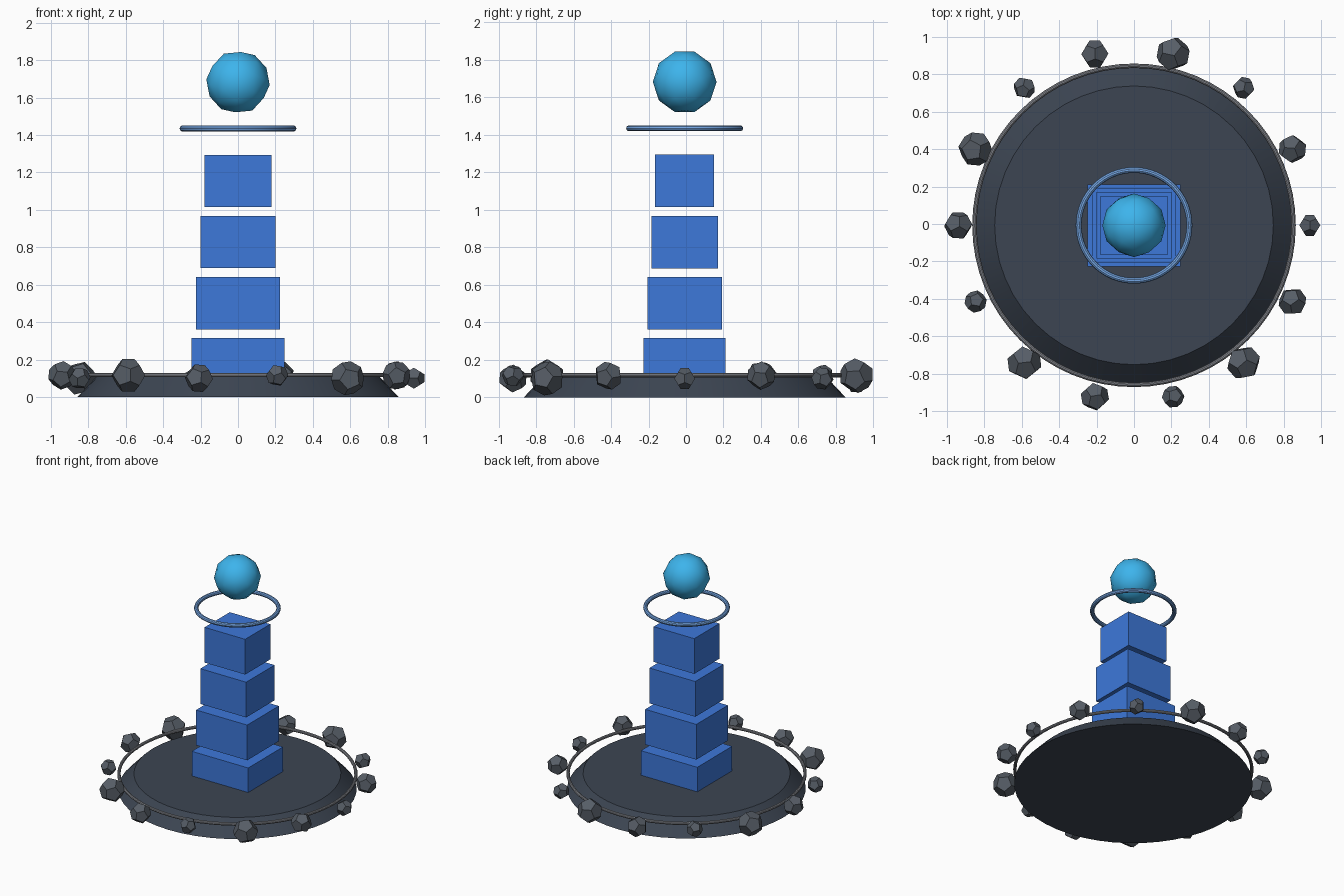
import bpy, bmesh, math, random
from mathutils import Vector

if "Cube" in bpy.data.objects:
    bpy.data.objects.remove(bpy.data.objects["Cube"])

random.seed(4)
CY = -0.007  # the column and base sit a hair forward of the bounding-box centre


def material(name, hex_code):
    m = bpy.data.materials.new(name)
    rgb = [int(hex_code[i:i + 2], 16) / 255 for i in (0, 2, 4)]
    m.diffuse_color = [((c + 0.055) / 1.055) ** 2.4 for c in rgb] + [1]
    m.use_nodes = True
    m.node_tree.nodes["Principled BSDF"].inputs["Base Color"].default_value = m.diffuse_color
    return m


SLATE = material("slate", "3C4552")
STEEL = material("steel", "8A8D94")
ROCK = material("rock", "565D66")
BLUE = material("blue", "3D78DA")
PALE = material("pale_blue", "76A8E6")
CYAN = material("cyan", "3DB4EC")


def finish(name, mat, smooth=False):
    ob = bpy.context.object
    ob.name = name
    ob.data.materials.append(mat)
    if smooth:
        bpy.ops.object.shade_smooth_by_angle(angle=math.radians(35))
    return ob


def ring(name, z, major, minor, mat):
    bpy.ops.mesh.primitive_torus_add(major_segments=64, minor_segments=10,
                                     major_radius=major, minor_radius=minor,
                                     location=(0, CY, z))
    return finish(name, mat, True)


# Tapered base disc and its rim hoop
bpy.ops.mesh.primitive_cone_add(vertices=48, radius1=0.858, radius2=0.745,
                                depth=0.12, location=(0, CY, 0.06))
finish("base_disc", SLATE, True)
ring("base_hoop", 0.117, 0.853, 0.012, STEEL)

# Stack of four shrinking blocks
for i in range(4):
    bpy.ops.mesh.primitive_cube_add(size=1, location=(0, CY, 0.175 + 0.3265 * i))
    block = finish(f"tower_block_{i + 1}", BLUE)
    w = 0.495 - 0.0463 * i
    block.scale = (w, w * 0.885, 0.28)

# Halo and faceted orb floating on top
ring("halo", 1.435, 0.296, 0.016, PALE)
bpy.ops.mesh.primitive_ico_sphere_add(subdivisions=2, radius=0.17,
                                      location=(0, CY, 1.683),
                                      rotation=(0, math.radians(31.72), 0))
finish("orb", CYAN, True)

# Dodecahedral stone shared shape: cube corners plus golden rectangles
g = (1 + 5 ** 0.5) / 2
pts = [(x, y, z) for x in (-1, 1) for y in (-1, 1) for z in (-1, 1)]
for a in (-1 / g, 1 / g):
    for b in (-g, g):
        pts += [(0, a, b), (a, b, 0), (b, 0, a)]


def stone(name, radius, loc, rot):
    bm = bmesh.new()
    for p in pts:
        bm.verts.new(Vector(p).normalized() * radius)
    bmesh.ops.convex_hull(bm, input=bm.verts[:])
    bmesh.ops.dissolve_limit(bm, angle_limit=0.05, verts=bm.verts[:], edges=bm.edges[:])
    bmesh.ops.recalc_face_normals(bm, faces=bm.faces[:])
    me = bpy.data.meshes.new(name)
    bm.to_mesh(me)
    bm.free()
    me.materials.append(ROCK)
    ob = bpy.data.objects.new(name, me)
    ob.location, ob.rotation_euler = loc, rot
    bpy.context.collection.objects.link(ob)


# Ring of fourteen stones cycling through three sizes
for i in range(14):
    a = -i * math.tau / 14
    rot = [random.uniform(0, math.pi) for _ in range(3)] if i else (0, 0, 0)
    stone(f"rim_stone_{i + 1}", (0.06, 0.077, 0.093)[i % 3],
          (0.94 * math.cos(a), 0.94 * math.sin(a) + CY, 0.10 + 0.015 * (i % 2)), rot)
